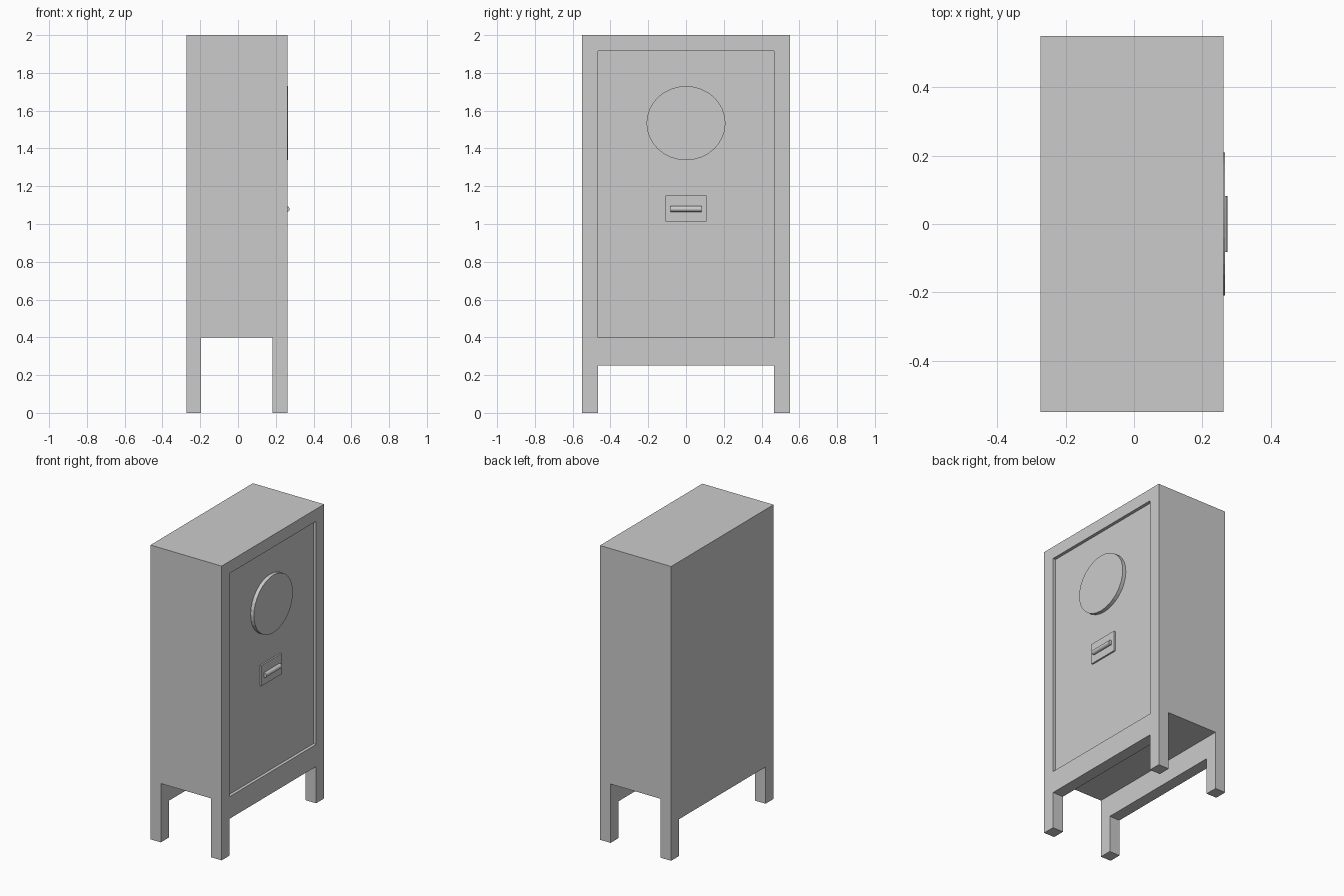
import bpy, bmesh
from math import pi
from mathutils import Matrix, Vector

if "Cube" in bpy.data.objects:
    bpy.data.objects.remove(bpy.data.objects["Cube"])


def box(name, lo, hi):
    """Axis-aligned box between two corners."""
    lo, hi = Vector(lo), Vector(hi)
    bm = bmesh.new()
    bmesh.ops.create_cube(bm, size=1)
    bmesh.ops.scale(bm, vec=hi - lo, verts=bm.verts)
    bmesh.ops.translate(bm, vec=(lo + hi) / 2, verts=bm.verts)
    return to_object(name, bm)


def rod(name, centre, axis, ry, rz, length, sides):
    """Cylinder along X or Y; ry is the horizontal radius, rz the vertical one."""
    bm = bmesh.new()
    bmesh.ops.create_cone(bm, cap_ends=True, segments=sides, radius1=1,
                          radius2=1, depth=length)
    bmesh.ops.rotate(bm, matrix=Matrix.Rotation(pi / 2, 3, 'Y'), verts=bm.verts)
    bmesh.ops.scale(bm, vec=(1, ry, rz), verts=bm.verts)
    if axis == 'Y':
        bmesh.ops.rotate(bm, matrix=Matrix.Rotation(pi / 2, 3, 'Z'), verts=bm.verts)
    bmesh.ops.translate(bm, vec=centre, verts=bm.verts)
    return to_object(name, bm)


def to_object(name, bm):
    mesh = bpy.data.meshes.new(name)
    bm.to_mesh(mesh)
    bm.free()
    ob = bpy.data.objects.new(name, mesh)
    bpy.context.collection.objects.link(ob)
    return ob


def cut(target, name, lo, hi):
    """Subtract a hidden box from the target."""
    cutter = box(name, lo, hi)
    cutter.hide_render = True
    cutter.display_type = 'WIRE'
    mod = target.modifiers.new(name, 'BOOLEAN')
    mod.operation = 'DIFFERENCE'
    mod.solver = 'EXACT'
    mod.object = cutter
    bpy.context.view_layer.objects.active = target
    bpy.ops.object.modifier_apply(modifier=name)
    bpy.data.objects.remove(cutter)


BACK, FRONT, HALF = -0.273, 0.262, 0.55   # case limits
INNER = 0.465                             # inside edge of legs and door
DOOR = 0.241                              # recessed door plane

# Case with legs and rails, carved from one block
case = box("cabinet_case", (BACK, -HALF, 0), (FRONT, HALF, 2))
cut(case, "side_opening", (-0.195, -1, -1), (0.182, 1, 0.4))
cut(case, "leg_opening", (-1, -INNER, -1), (1, INNER, 0.25))
cut(case, "door_recess", (DOOR, -INNER, 0.4), (1, INNER, 1.917))

# Round dial on the door
rod("door_dial", (0.253, 0, 1.534), 'X', 0.209, 0.196, 0.026, 32)

# Handle plate and bar
box("handle_plate", (DOOR - 0.002, -0.108, 1.012), (0.252, 0.108, 1.152))
rod("handle_bar", (0.257, 0, 1.079), 'Y', 0.016, 0.016, 0.165, 16)
